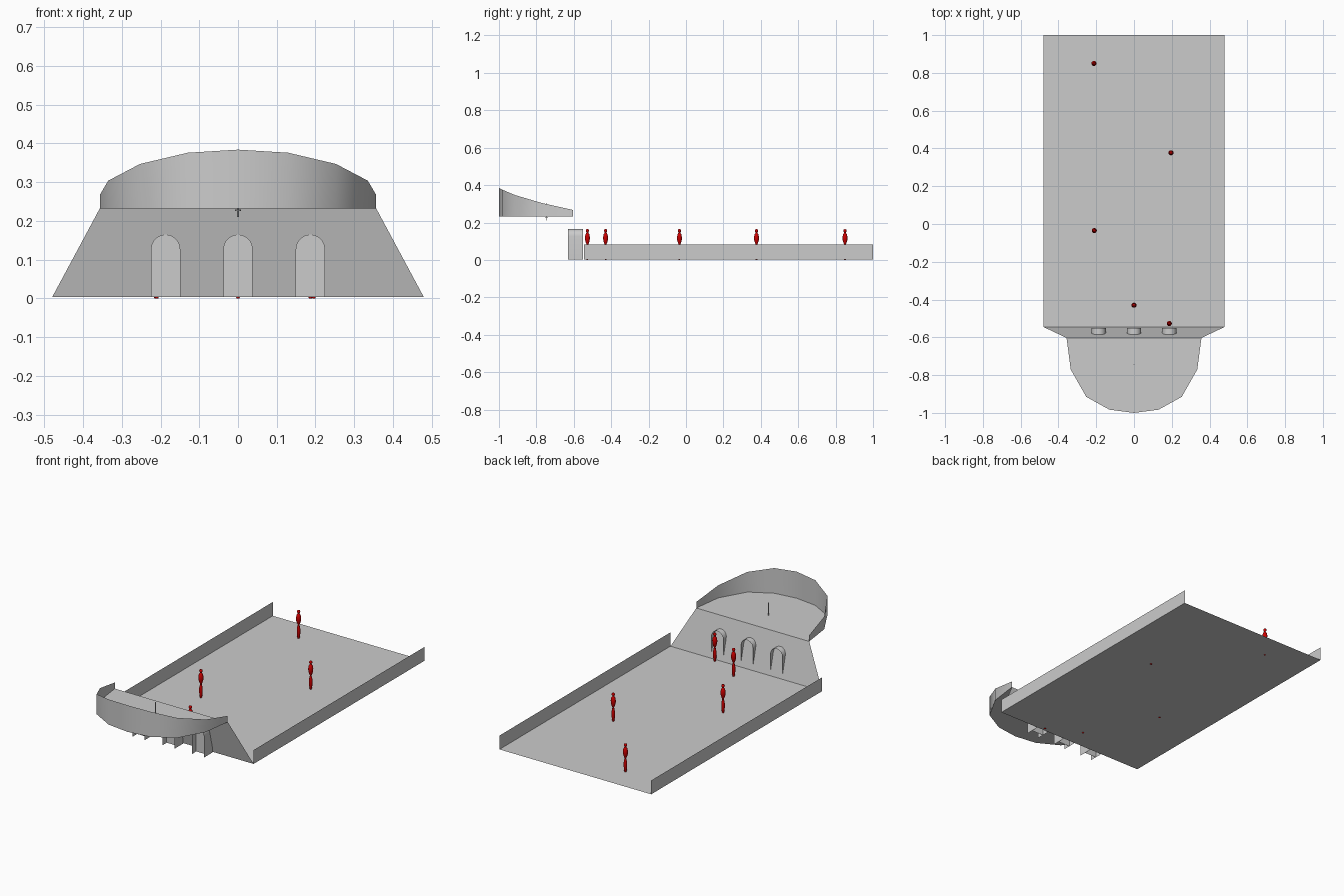
import bpy, bmesh, math

if "Cube" in bpy.data.objects:
    bpy.data.objects.remove(bpy.data.objects["Cube"])

FLOOR = 0.003      # courtyard level
DECK = 0.232       # balcony level


def make(name, verts, faces, mat=None):
    me = bpy.data.meshes.new(name)
    me.from_pydata(verts, [], faces)
    me.update()
    ob = bpy.data.objects.new(name, me)
    bpy.context.collection.objects.link(ob)
    if mat:
        me.materials.append(mat)
    return ob


def lathe(name, profile, loc, sides=12, mat=None, smooth=True):
    """Revolve (radius, z) points about a vertical axis."""
    x, y, z0 = loc
    verts, faces = [], []
    for r, z in profile:
        for i in range(sides):
            a = 2 * math.pi * i / sides
            verts.append((x + r * math.cos(a), y + r * math.sin(a), z0 + z))
    for k in range(len(profile) - 1):
        for i in range(sides):
            j = (i + 1) % sides
            faces.append((k * sides + i, k * sides + j,
                          (k + 1) * sides + j, (k + 1) * sides + i))
    faces.append(tuple(reversed(range(sides))))
    faces.append(tuple(range((len(profile) - 1) * sides, len(profile) * sides)))
    ob = make(name, verts, faces, mat)
    for p in ob.data.polygons:
        p.use_smooth = smooth and len(p.vertices) == 4
    return ob


# Courtyard floor and the two low side walls
HW, Y0, Y1 = 0.48, -0.545, 1.0
make("courtyard_floor", [(-HW, Y0, FLOOR), (HW, Y0, FLOOR), (HW, Y1, FLOOR), (-HW, Y1, FLOOR)],
     [(0, 1, 2, 3)])
for side, label in ((1, "right"), (-1, "left")):
    x = side * HW
    make(label + "_side_wall",
         [(x, Y0, FLOOR), (x, Y1, FLOOR), (x, Y1, 0.082), (x, Y0, 0.082)],
         [(0, 1, 2, 3) if side > 0 else (3, 2, 1, 0)])

# Leaning front wall that carries the balcony
make("front_wall", [(-HW, Y0, FLOOR), (HW, Y0, FLOOR), (0.357, -0.603, DECK), (-0.357, -0.603, DECK)],
     [(0, 1, 2, 3)])

# Balcony: deck plus a parapet that rises towards the front (x, y, top z)
half = [(0.357, -0.603, 0.267), (0.335, -0.77, 0.304), (0.253, -0.915, 0.347),
        (0.13, -0.983, 0.376), (0.0, -1.0, 0.384)]
rim = [(-x, y, z) for x, y, z in half] + half[-2::-1]
n = len(rim)
make("balcony_deck", [(x, y, DECK) for x, y, z in rim], [tuple(range(n))])
parapet = make("balcony_parapet", [(x, y, DECK) for x, y, z in rim] + rim,
               [(i, i + 1, n + i + 1, n + i) for i in range(n - 1)])
for p in parapet.data.polygons:
    p.use_smooth = True

# Arched gate surrounds with a recessed door panel in each
R, SPRING, YF, YB, YP = 0.038, 0.127, -0.63, -0.55, -0.59
arch = [(R, FLOOR)] + [(R * math.cos(math.pi * i / 10), SPRING + R * math.sin(math.pi * i / 10))
                       for i in range(11)] + [(-R, FLOOR)]
m = len(arch)
for cx, label in ((-0.187, "left"), (0.0, "middle"), (0.187, "right")):
    verts = [(cx + x, y, z) for y in (YF, YB) for x, z in arch]
    tunnel = make(label + "_gate_surround", verts,
                  [(i, m + i, m + i + 1, i + 1) for i in range(m - 1)])
    for p in tunnel.data.polygons:
        p.use_smooth = True
    make(label + "_gate_door", [(cx + x, YP, z) for x, z in arch], [tuple(range(m))])

# Slim stand on the balcony
lathe("stand_base", [(0.008, 0.0), (0.008, 0.004)], (0, -0.745, DECK - 0.006), 8, smooth=False)
lathe("stand_pole", [(0.002, 0.0), (0.002, 0.094)], (0, -0.745, 0.21), 6, smooth=False)

# Red standing figures
red = bpy.data.materials.new("red")
red.diffuse_color = (0.6, 0.0, 0.0, 1.0)
red.use_nodes = True
red.node_tree.nodes["Principled BSDF"].inputs["Base Color"].default_value = red.diffuse_color
figure = [(0.004, 0.0), (0.007, 0.012), (0.0095, 0.035), (0.0095, 0.055), (0.006, 0.074),
          (0.004, 0.081), (0.008, 0.09), (0.0125, 0.105), (0.0135, 0.12), (0.011, 0.136),
          (0.005, 0.145), (0.004, 0.147), (0.0075, 0.151), (0.009, 0.156), (0.0075, 0.162),
          (0.002, 0.165)]
spots = [(-0.212, 0.85), (0.196, 0.377), (-0.21, -0.035), (0.0, -0.43), (0.187, -0.527)]
for i, (x, y) in enumerate(spots):
    lathe("figure_%d" % (i + 1), figure, (x, y, 0.0), 14, red)
